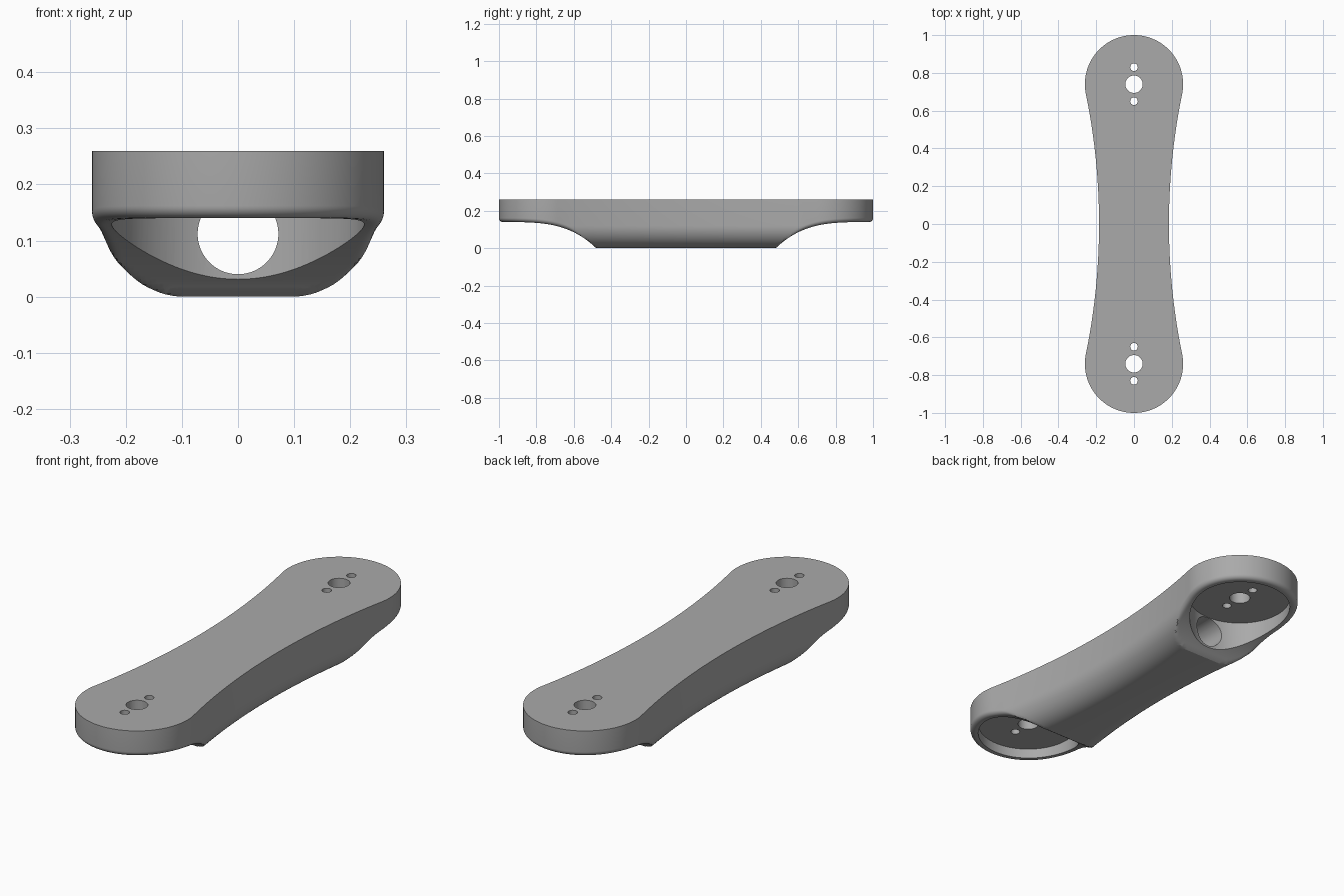
import bpy, bmesh
from math import sin, cos, pi, sqrt, asin
from mathutils import Vector

if "Cube" in bpy.data.objects:
    bpy.data.objects.remove(bpy.data.objects["Cube"])

TOP, END_Y, END_R = 0.26, 0.74, 0.26      # plate height, end centre, end radius
WAIST, WAIST_R = 0.185, 3.43              # half width and side arc radius
EDGE, RIM = 0.12, 0.022                   # large body fillet, small rim fillet

grey = bpy.data.materials.new("grey")
grey.use_nodes = True
grey.diffuse_color = (0.4, 0.4, 0.4, 1)
grey.node_tree.nodes["Principled BSDF"].inputs["Base Color"].default_value = grey.diffuse_color


def outline():
    """Right half of the plan as (point, outward normal), front to back."""
    tilt = asin(END_Y / (WAIST_R + END_R))
    half = []
    for i in range(61):                   # concave waist
        a = tilt * i / 60
        n = Vector((cos(a), -sin(a)))
        half.append((Vector((WAIST + WAIST_R, 0)) - n * WAIST_R * Vector((1, 0)).length, n))
    half = [(Vector((WAIST + WAIST_R - WAIST_R * n.x, -WAIST_R * n.y)), n) for _, n in half]
    for i in range(1, 49):                # round end
        a = -tilt + (pi / 2 + tilt) * i / 48
        n = Vector((cos(a), sin(a)))
        half.append((Vector((0, END_Y)) + n * END_R, n))
    flip = lambda v: Vector((v.x, -v.y))
    return [(flip(p), flip(n)) for p, n in half[:0:-1]] + half


def fillet(r, d):
    return r - sqrt(max(0, r * r - (r - d) ** 2)) if d < r else 0


def underside(y, d):
    """Height of the underside: rounded body, scooped up toward both ends."""
    t = (1 - abs(y)) / 0.52
    scoop = 0.14 * (1 - max(t, 0) ** 3.6)
    return max(fillet(EDGE, d), scoop + fillet(RIM, d))


# Link body: cross-sections lofted along the length
bm = bmesh.new()
insets = [EDGE * (1 - cos(pi / 2 * k / 18)) for k in range(19)]
sections = []
for p, n in outline():
    side = [Vector((p.x, p.y, TOP))]
    for d in insets:
        q = p - n * d
        side.append(Vector((q.x, q.y, underside(q.y, d))))
    ring = side + [Vector((-v.x, v.y, v.z)) for v in reversed(side)]
    sections.append([bm.verts.new(v) for v in ring])
for a, b in zip(sections, sections[1:]):
    for k in range(len(a)):
        j = (k + 1) % len(a)
        bm.faces.new((a[k], b[k], b[j], a[j]))
bmesh.ops.remove_doubles(bm, verts=bm.verts, dist=1e-5)
bmesh.ops.recalc_face_normals(bm, faces=bm.faces)
mesh = bpy.data.meshes.new("link_body")
bm.to_mesh(mesh)
bm.free()
body = bpy.data.objects.new("link_body", mesh)
bpy.context.collection.objects.link(body)
mesh.materials.append(grey)


def drill(radius, depth, centre, sides, lengthwise=False):
    """Cut a round hole out of the body."""
    bpy.ops.mesh.primitive_cylinder_add(vertices=sides, radius=radius, depth=depth, location=centre,
                                        rotation=(pi / 2 if lengthwise else 0, 0, 0))
    cutter = bpy.context.object
    cutter.hide_render = True
    cutter.data.materials.append(grey)
    mod = body.modifiers.new("hole", "BOOLEAN")
    mod.operation, mod.solver, mod.object = "DIFFERENCE", "EXACT", cutter
    bpy.context.view_layer.objects.active = body
    bpy.ops.object.modifier_apply(modifier=mod.name)
    bpy.data.objects.remove(cutter)


# Pockets under both ends, with shaft and screw holes
for s in (-1, 1):
    drill(0.225, 0.4, (0, s * END_Y, -0.014), 96)
    drill(0.046, 0.4, (0, s * END_Y, 0.25), 48)
    for off in (-0.09, 0.09):
        drill(0.02, 0.4, (0, s * END_Y + off, 0.25), 32)
# Lengthwise bore joining the pockets
drill(0.072, 1.2, (0, 0, 0.112), 64, True)

bpy.ops.object.select_all(action="DESELECT")
body.select_set(True)
bpy.context.view_layer.objects.active = body
bpy.ops.object.shade_smooth_by_angle(angle=pi / 6)
